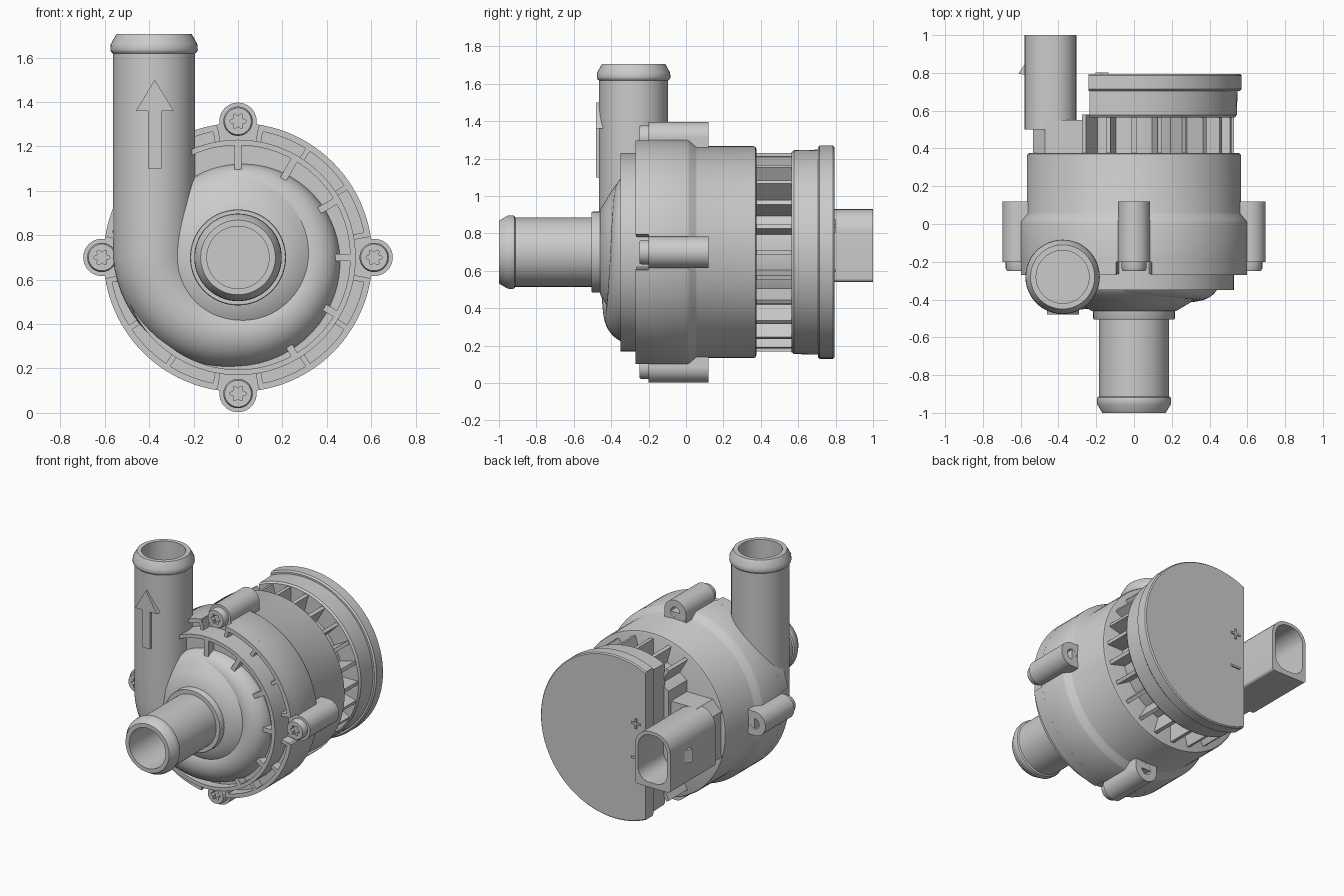
import bpy, bmesh
from math import sin, cos, pi, radians
from mathutils import Vector

if "Cube" in bpy.data.objects:
    bpy.data.objects.remove(bpy.data.objects["Cube"])

AX = Vector((0, 0, 0.7))          # pump axis runs along y through this point
Y = Vector((0, 1, 0))


def polar(a):
    return Vector((cos(a), 0, sin(a)))


def skin(name, rings, cut_x=None):
    """Bridge successive rings of points, cap both ends, optionally trim at x."""
    bm = bmesh.new()
    vr = [[bm.verts.new(p) for p in ring] for ring in rings]
    n = len(vr[0])
    for a, b in zip(vr, vr[1:]):
        for i in range(n):
            j = (i + 1) % n
            bm.faces.new((a[i], a[j], b[j], b[i]))
    bm.faces.new(vr[0])
    bm.faces.new(vr[-1])
    if cut_x is not None:
        res = bmesh.ops.bisect_plane(bm, geom=bm.verts[:] + bm.edges[:] + bm.faces[:],
                                     plane_co=(cut_x, 0, 0), plane_no=(-1, 0, 0), clear_outer=True)
        edges = [e for e in res["geom_cut"] if isinstance(e, bmesh.types.BMEdge)]
        bmesh.ops.edgeloop_fill(bm, edges=edges)
    bmesh.ops.recalc_face_normals(bm, faces=bm.faces[:])
    me = bpy.data.meshes.new(name)
    bm.to_mesh(me)
    bm.free()
    ob = bpy.data.objects.new(name, me)
    bpy.context.collection.objects.link(ob)
    return ob


def revolve(name, profile, centre=AX, seg=96, cut_x=None):
    """Profile of (radius, y); a radius may be a function of the angle."""
    angs = [2 * pi * i / seg for i in range(seg)]
    return skin(name, [[centre + polar(a) * (r(a) if callable(r) else r) + Y * y for a in angs]
                       for r, y in profile], cut_x)


def radial_box(name, deg, r0, r1, half, y0, y1):
    u, t = polar(radians(deg)), polar(radians(deg + 90))
    return skin(name, [[AX + u * r + t * w + Y * y for r, w in
                        ((r0, -half), (r1, -half), (r1, half), (r0, half))] for y in (y0, y1)])


def arc_wall(name, d0, d1, r0, r1, y0, y1, n=28):
    rings = []
    for i in range(n + 1):
        u = polar(radians(d0 + (d1 - d0) * i / n))
        rings.append([AX + u * r + Y * y for r, y in ((r0, y0), (r1, y0), (r1, y1), (r0, y1))])
    return skin(name, rings)


def prism(name, pts, y0, y1):
    return skin(name, [[Vector((x, y, z)) for x, z in pts] for y in (y0, y1)])


# Main housing: rimmed front plate, flange and motor body
revolve("housing", [(0.02, -0.29), (0.505, -0.29), (0.505, -0.35), (0.53, -0.35), (0.53, -0.2),
                    (0.605, -0.2), (0.605, 0.005), (0.598, 0.02), (0.572, 0.05), (0.567, 0.06),
                    (0.567, 0.36), (0.563, 0.371), (0.552, 0.376), (0.02, 0.376)])

# Inlet pipe with bore, collar and front cone
revolve("inlet_pipe", [(0.02, -0.5), (0.14, -0.5), (0.14, -1.0), (0.168, -1.0), (0.195, -0.955),
                       (0.197, -0.93), (0.194, -0.918), (0.185, -0.912), (0.185, -0.4), (0.02, -0.4)])
revolve("inlet_collar", [(0.18, -0.505), (0.213, -0.505), (0.216, -0.5), (0.216, -0.42), (0.18, -0.42)])
revolve("volute_cone", [(0.18, -0.46), (0.225, -0.46), (0.3, -0.415), (0.36, -0.375), (0.395, -0.345),
                        (0.41, -0.31), (0.41, -0.26), (0.18, -0.26)])

# Volute tube: spiral with growing section, running into the vertical outlet
keys = [(130, 0.315, 0.095), (90, 0.32, 0.10), (0, 0.335, 0.125), (-90, 0.335, 0.155), (-180, 0.378, 0.185)]
stations = []
for (a0, c0, r0), (a1, c1, r1) in zip(keys, keys[1:]):
    for i in range(16):
        f = i / 16
        u = polar(radians(a0 + (a1 - a0) * f))
        stations.append((AX + u * (c0 + (c1 - c0) * f), u, r0 + (r1 - r0) * f))
for z, r in [(0.7, 0.185), (0.9, 0.185), (1.618, 0.185), (1.626, 0.194), (1.635, 0.197), (1.66, 0.195),
             (1.705, 0.17), (1.705, 0.14), (1.28, 0.14)]:
    stations.append((Vector((-0.378, 0, z)), Vector((-1, 0, 0)), r))
S = 48
skin("volute_and_outlet", [[c + u * (r * cos(2 * pi * i / S)) + Y * (r * sin(2 * pi * i / S) - 0.28)
                            for i in range(S)] for c, u, r in stations])

# Raised flow arrow on the outlet
prism("flow_arrow", [(-0.405, 1.1), (-0.345, 1.1), (-0.345, 1.36), (-0.29, 1.36), (-0.375, 1.5),
                     (-0.46, 1.36), (-0.405, 1.36)], -0.48, -0.42)

# Stiffening ribs around the volute
for d in (90, 60, 30, 0, -30, -60):
    radial_box("volute_rib", d, 0.395, 0.51, 0.016, -0.35, -0.28)

# Flange walls with dividers, and screw lugs in each quarter
for q in range(4):
    d = 90 * q
    arc_wall("flange_wall", d + 9, d + 81, 0.577, 0.605, -0.27, -0.19)
    for k in (10, 33, 57, 80):
        radial_box("flange_divider", d + k, 0.52, 0.59, 0.012, -0.265, -0.19)
    c = AX + polar(radians(d)) * 0.613
    revolve("screw_lug", [(0.03, -0.2), (0.084, -0.2), (0.084, 0.12), (0.036, 0.12), (0.036, 0.0)], c, 40)
    radial_box("lug_web", d, 0.5, 0.613, 0.084, -0.2, 0.119)

    def star(a):
        return 0.03 + 0.007 * cos(6 * a)
    revolve("screw_head", [(0.066, -0.19), (0.066, -0.235), (0.06, -0.248), (star, -0.248),
                           (star, -0.22)], c, 48)

# Cooling section: recessed core with radial fins
revolve("fin_core", [(0.02, 0.36), (0.41, 0.36), (0.41, 0.58), (0.02, 0.58)], cut_x=-0.27)
for d in range(-120, 121, 15):
    radial_box("cooling_fin", d, 0.38, 0.53, 0.012, 0.36, 0.58)

# Rear cap, trimmed to a D shape
revolve("rear_cap_base", [(0.02, 0.565), (0.535, 0.565), (0.545, 0.578), (0.548, 0.71), (0.02, 0.71)], cut_x=-0.235)
revolve("rear_cap", [(0.02, 0.705), (0.56, 0.705), (0.57, 0.715), (0.57, 0.785), (0.563, 0.793),
                     (0.02, 0.793)], cut_x=-0.242)

# Raised polarity marks on the cap
for name, x, z, w, h in (("plus_bar", -0.17, 0.84, 0.035, 0.007), ("plus_bar", -0.17, 0.84, 0.007, 0.035),
                         ("minus_bar", -0.17, 0.6, 0.035, 0.007)):
    prism(name, [(x - w, z - h), (x + w, z - h), (x + w, z + h), (x - w, z + h)], 0.785, 0.802)


# Electrical socket: arched hollow shell on a base block
def arch(half, z0, z1, r_top, r_bot, y, cx=-0.442):
    pts = []
    for sx, sz, start in ((1, 1, 0), (-1, 1, 90), (-1, -1, 180), (1, -1, 270)):
        r = r_top if sz > 0 else r_bot
        for i in range(9):
            a = radians(start + 90 * i / 8)
            pts.append(Vector((cx + sx * (half - r) + r * cos(a), y,
                               (z1 - r if sz > 0 else z0 + r) + r * sin(a))))
    return pts


outer = (0.137, 0.54, 0.93, 0.12, 0.02)
inner = (0.112, 0.575, 0.908, 0.1, 0.085)
skin("socket", [arch(*outer, 0.5), arch(*outer, 1.0), arch(*inner, 1.0), arch(*inner, 0.72)])
prism("socket_base", [(-0.535, 0.54), (-0.25, 0.54), (-0.25, 0.93), (-0.47, 0.93), (-0.535, 0.86)], 0.36, 0.55)
skin("socket_latch", [[Vector((x, y, z)) for x, y in ((-0.57, 0.79), (-0.612, 0.795), (-0.57, 0.86))]
                      for z in (0.69, 0.78)])

# Smooth the curved faces, keep edges sharp
bpy.ops.object.select_all(action='SELECT')
bpy.context.view_layer.objects.active = bpy.context.selected_objects[0]
bpy.ops.object.shade_smooth_by_angle(angle=radians(32))
